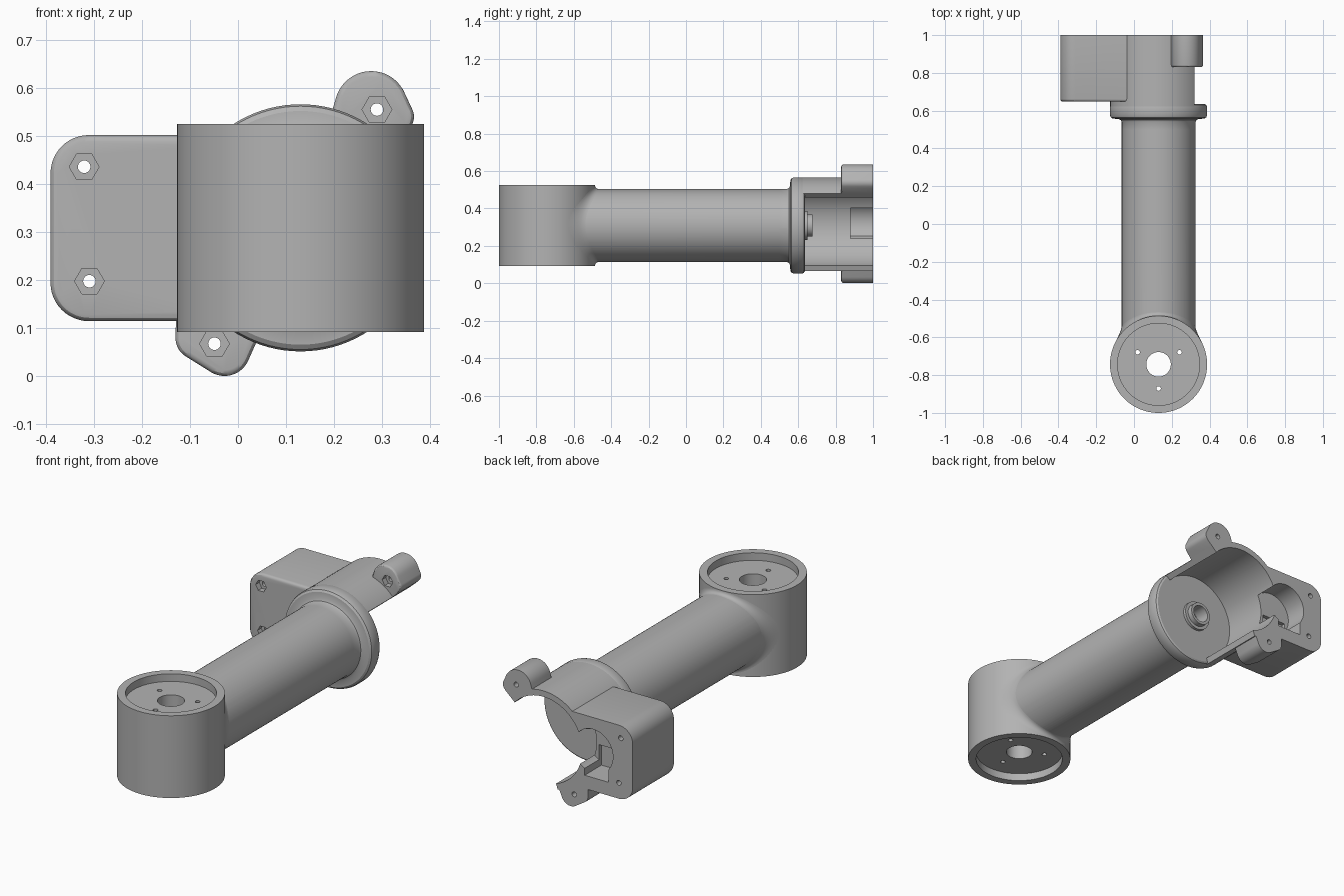
import bpy, bmesh
from math import sin, cos, pi, radians, sqrt
from mathutils import Matrix, Vector

cube = bpy.data.objects.get("Cube")
if cube:
    bpy.data.objects.remove(cube)

grey = bpy.data.materials.new("plain_grey")
grey.use_nodes = True
colour = (0.45, 0.45, 0.45, 1)
grey.diffuse_color = colour
grey.node_tree.nodes["Principled BSDF"].inputs["Base Color"].default_value = colour

CX, CZ = 0.13, 0.309        # arm axis
HUB_Y, HUB_R = -0.743, 0.257
TUBE_R, BORE_R = 0.195, 0.225


def make_object(name, bm):
    bmesh.ops.recalc_face_normals(bm, faces=bm.faces)
    mesh = bpy.data.meshes.new(name)
    bm.to_mesh(mesh)
    bm.free()
    mesh.materials.append(grey)
    obj = bpy.data.objects.new(name, mesh)
    bpy.context.collection.objects.link(obj)
    return obj


def hull(name, circles, start, end, axis="Y", segments=64, soften=0):
    """Prism around a set of (a, b, radius) circles, along y or z."""
    bm = bmesh.new()
    for a, b, r in circles:
        for i in range(segments if r else 1):
            t = 2 * pi * i / segments
            p, q = a + r * cos(t), b + r * sin(t)
            for d in (start, end):
                bm.verts.new((p, d, q) if axis == "Y" else (p, q, d))
    result = bmesh.ops.convex_hull(bm, input=bm.verts)
    loose = [v for v in bm.verts if not v.link_faces]
    bmesh.ops.delete(bm, geom=loose, context="VERTS")
    bmesh.ops.dissolve_limit(bm, angle_limit=0.01, verts=bm.verts, edges=bm.edges)
    if soften:
        rim = [e for e in bm.edges if all(abs(v.co.y - start) < 1e-5 for v in e.verts)]
        bmesh.ops.bevel(bm, geom=rim, offset=soften, segments=3, profile=0.5, affect="EDGES")
    return make_object(name, bm)


def lathe(name, profile, steps=96):
    """Spin a (radius, y) profile around the arm axis."""
    bm = bmesh.new()
    verts = [bm.verts.new((CX + r, y, CZ)) for r, y in profile]
    edges = [bm.edges.new(pair) for pair in zip(verts, verts[1:])]
    bmesh.ops.spin(bm, geom=verts + edges, cent=(CX, 0, CZ), axis=(0, 1, 0),
                   angle=2 * pi, steps=steps)
    bmesh.ops.remove_doubles(bm, verts=bm.verts, dist=1e-4)
    return make_object(name, bm)


def combine(target, tool, operation):
    mod = target.modifiers.new("combine", "BOOLEAN")
    mod.operation, mod.solver, mod.object = operation, "EXACT", tool
    bpy.context.view_layer.objects.active = target
    bpy.ops.object.modifier_apply(modifier=mod.name)
    bpy.data.objects.remove(tool)


def join(target, tool):
    combine(target, tool, "UNION")


def cut(target, tool):
    combine(target, tool, "DIFFERENCE")


# Upright hub and long round arm, then the recesses and holes of the hub
hub = hull("hub_and_arm", [(CX, HUB_Y, HUB_R)], 0.092, 0.525, "Z", 128)
join(hub, hull("arm", [(CX, CZ, TUBE_R)], -0.62, 0.55, segments=96))
for low, high in ((0.485, 0.6), (0, 0.132)):
    cut(hub, hull("recess", [(CX, HUB_Y, 0.217)], low, high, "Z", 96))
cut(hub, hull("centre_hole", [(CX, HUB_Y, 0.065)], 0, 0.6, "Z"))
for degrees in (30, 150, 270):
    a = radians(degrees)
    cut(hub, hull("screw_hole", [(CX + 0.128 * cos(a), HUB_Y + 0.128 * sin(a), 0.012)],
                  0, 0.6, "Z", 20))

# Fillet where the arm meets the hub
bm = bmesh.new()
rings = []
for i in range(96):
    a = 2 * pi * i / 96
    size = 0.019 + 0.018 * cos(a) ** 2
    ring = []
    for j in range(7):
        t = pi / 2 * j / 6
        r = TUBE_R + size * (1 - sin(t))
        y = HUB_Y + sqrt(HUB_R ** 2 - (r * cos(a)) ** 2) + size * (1 - cos(t))
        ring.append(bm.verts.new((CX + r * cos(a), y, CZ + r * sin(a))))
    rings.append(ring)
for i, ring in enumerate(rings):
    after = rings[(i + 1) % len(rings)]
    for j in range(6):
        bm.faces.new((ring[j], ring[j + 1], after[j + 1], after[j]))
fillet = make_object("arm_fillet", bm)

# Rounded flange with the shaft collar on its back
flange = lathe("flange_and_collar", [
    (0, 0.5), (TUBE_R, 0.5), (TUBE_R, 0.54), (0.2, 0.55), (0.212, 0.556),
    (0.243, 0.558), (0.253, 0.565), (HUB_R, 0.576), (HUB_R, 0.62), (0.253, 0.63),
    (0.245, 0.635), (0.077, 0.635), (0.077, 0.65), (0.06, 0.65), (0.06, 0.677),
    (0.045, 0.677), (0.045, 0.6), (0, 0.6)])

# Motor housing: round shell, side box and two screw ears
housing = hull("motor_housing", [(CX, CZ, 0.256)], 0.62, 1, segments=128)
corner = 0.08
box = [(x, z, corner) for x in (-0.31, 0.05) for z in (0.115 + corner, 0.502 - corner)]
join(housing, hull("side_box", box, 0.648, 1, segments=48, soften=0.014))
upper_ear = [(0.277, 0.559, 0.076), (0.33, 0.54, 0.036), (0.18, 0.5, 0), (0.29, 0.43, 0)]
lower_ear = [(-0.085, 0.08, 0.045), (-0.028, 0.055, 0.054), (-0.127, 0.2, 0), (0.06, 0.12, 0)]
for ear in (upper_ear, lower_ear):
    join(housing, hull("ear", ear, 0.83, 1, segments=48, soften=0.012))

# Bore and the open sector of the shell
cut(housing, hull("bore", [(CX, CZ, BORE_R)], 0.5, 1.1, segments=128))
sector = [(CX, CZ, 0)] + [(CX + 0.7 * cos(radians(d)), CZ + 0.7 * sin(radians(d)), 0)
                          for d in (-109, -70, -30, 5, 42)]
cut(housing, hull("open_sector", sector, 0.5, 1.1))

# Pockets beside the bore
cut(housing, hull("round_pocket", [(-0.16, 0.325, 0.115)], 0.88, 1.1))
square = [(x, z, 0) for x in (-0.25, -0.11) for z in (0.185, 0.3)]
cut(housing, hull("square_pocket", square, 0.86, 1.1))

# Screw holes with hexagonal nut seats
for x, z, front in ((-0.32, 0.436, 0.648), (-0.309, 0.198, 0.648),
                    (0.289, 0.555, 0.83), (-0.049, 0.068, 0.83)):
    cut(housing, hull("hole", [(x, z, 0.013)], 0.5, 1.1, segments=24))
    cut(housing, hull("nut_seat", [(x, z, 0.031)], front - 0.02, front + 0.03, segments=6))

# Smooth round surfaces, keep crisp edges
bpy.ops.object.select_all(action="DESELECT")
for obj in (hub, fillet, flange, housing):
    obj.select_set(True)
bpy.context.view_layer.objects.active = hub
bpy.ops.object.shade_smooth_by_angle(angle=radians(30))
